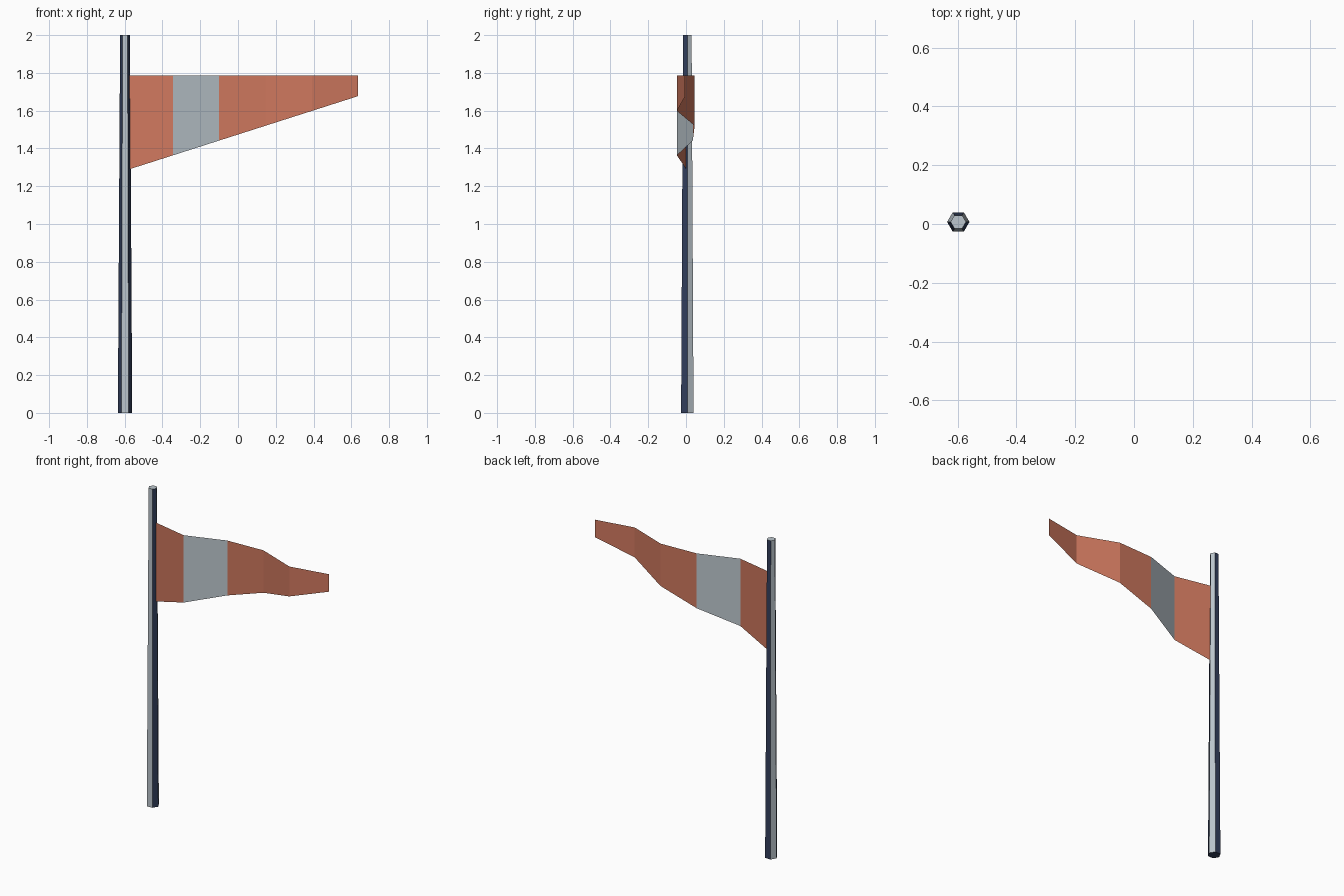
import bpy
import bmesh
import math

cube = bpy.data.objects.get("Cube")
if cube:
    bpy.data.objects.remove(cube, do_unlink=True)


def linear(c):
    c /= 255
    return c / 12.92 if c <= 0.04045 else ((c + 0.055) / 1.055) ** 2.4


def make_material(name, rgb):
    mat = bpy.data.materials.new(name)
    mat.use_nodes = True
    colour = [linear(c) for c in rgb] + [1.0]
    mat.diffuse_color = colour
    mat.node_tree.nodes["Principled BSDF"].inputs["Base Color"].default_value = colour
    return mat


def make_object(name, bm, materials):
    mesh = bpy.data.meshes.new(name)
    bm.to_mesh(mesh)
    bm.free()
    for mat in materials:
        mesh.materials.append(mat)
    obj = bpy.data.objects.new(name, mesh)
    bpy.context.collection.objects.link(obj)
    return obj


grey = make_material("pale grey", (188, 198, 205))
navy = make_material("dark navy", (51, 63, 93))
red = make_material("brick red", (207, 120, 94))

POLE_X, POLE_Y = -0.598, 0.007

# Pole: tapered hexagonal post with alternating grey and navy sides
bm = bmesh.new()
bmesh.ops.create_cone(bm, cap_ends=True, segments=6, radius1=0.038,
                      radius2=0.0262, depth=2)
# Turn so that two corners point along x
corner = next(v.co for v in bm.verts)
turn = -math.atan2(corner.y, corner.x)
for v in bm.verts:
    angle = math.atan2(v.co.y, v.co.x) + turn
    radius = math.hypot(v.co.x, v.co.y)
    v.co = (POLE_X + radius * math.cos(angle),
            POLE_Y + radius * math.sin(angle), v.co.z + 1)
bm.normal_update()
for face in bm.faces:
    n = face.normal
    if abs(n.z) > 0.9:
        face.material_index = 0 if n.z > 0 else 1
    else:
        # Sides face 30, 90, 150... degrees; every second one is grey
        side = round((math.degrees(math.atan2(n.y, n.x)) - 30) / 60)
        face.material_index = side % 2
make_object("pole", bm, [grey, navy])

# Pennant: rippling single sheet that narrows towards its tip
TOP, START, TIP = 1.787, -0.59, 0.636
ripple = [0.005, -0.048, 0.036, 0.046, -0.048, -0.004]
bm = bmesh.new()
columns = []
for i, y in enumerate(ripple):
    t = i / (len(ripple) - 1)
    x = START + (TIP - START) * t
    low = 1.285 + 0.392 * t
    columns.append((bm.verts.new((x, y, low)), bm.verts.new((x, y, TOP))))
for i, (a, b) in enumerate(zip(columns, columns[1:])):
    face = bm.faces.new((a[0], b[0], b[1], a[1]))
    # The second panel is the grey band
    face.material_index = 1 if i == 1 else 0
make_object("pennant", bm, [red, grey])
